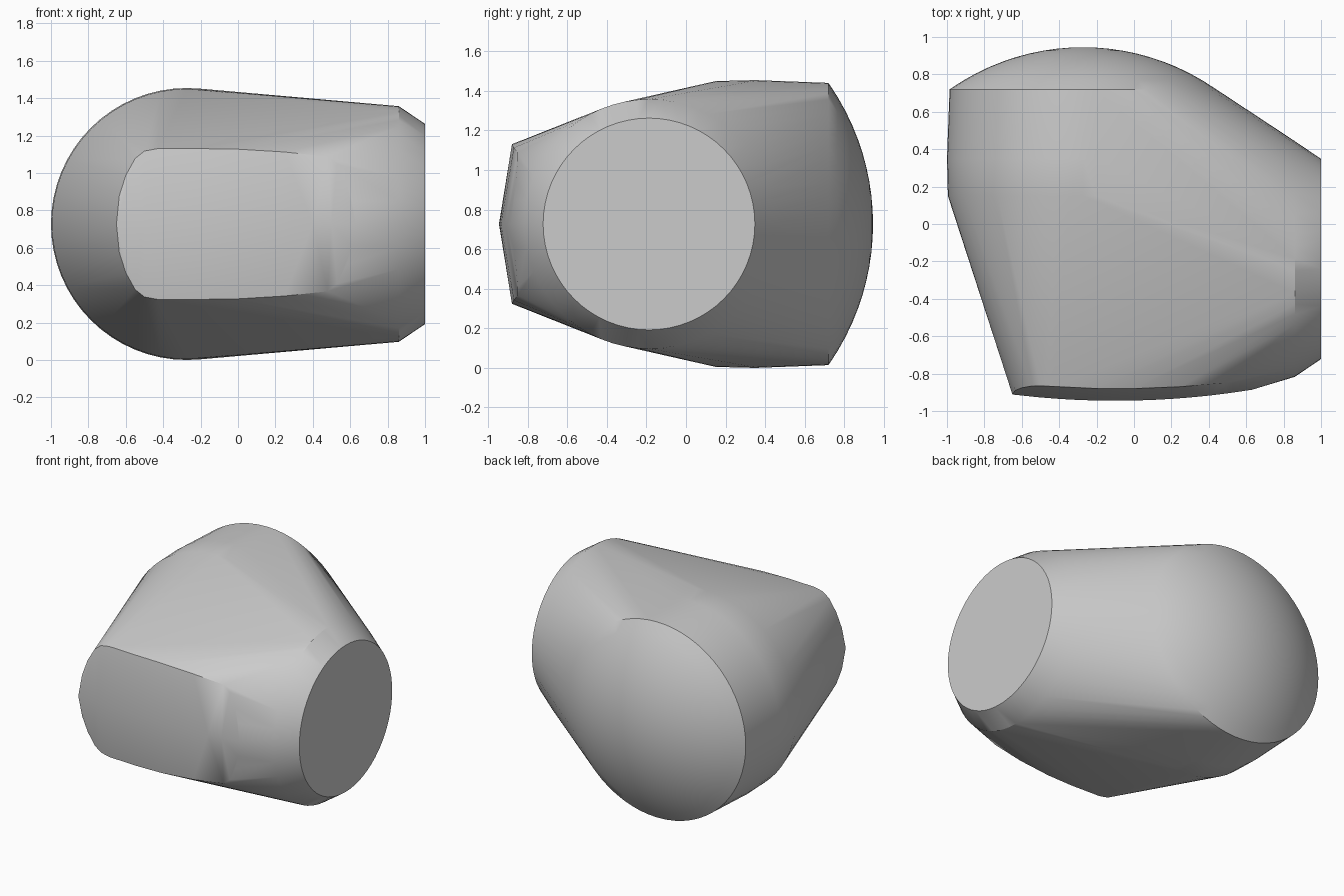
import bpy, bmesh, math

cube = bpy.data.objects.get("Cube")
if cube:
    bpy.data.objects.remove(cube, do_unlink=True)

MID = 0.727  # height of the symmetry plane

grey = bpy.data.materials.new("light_grey")
grey.use_nodes = True
grey.diffuse_color = (0.6, 0.6, 0.6, 1)
grey.node_tree.nodes["Principled BSDF"].inputs["Base Color"].default_value = (0.6, 0.6, 0.6, 1)

bm = bmesh.new()


def ring(axis, along, centre, radius, count=64):
    """Circle of points around the x or y axis."""
    for i in range(count):
        a = 2 * math.pi * i / count
        c, z = centre + radius * math.cos(a), MID + radius * math.sin(a)
        bm.verts.new((along, c, z) if axis == "x" else (c, along, z))


# Round rear drum, slightly barrelled
for y, r in ((0.15, 0.722), (0.35, 0.727), (0.72, 0.713)):
    ring("y", y, -0.273, r)

# Shallow spherical dome closing the drum
dome_r = 1.24
for i in range(1, 10):
    r = 0.713 * i / 10
    ring("y", 0.945 - dome_r + math.sqrt(dome_r ** 2 - r ** 2), -0.273, r)
bm.verts.new((-0.273, 0.945, MID))

# Flat side disc with its chamfer
ring("x", 1.0, -0.187, 0.535)
ring("x", 0.86, -0.187, 0.63)

# Bowed front panel, creased along the middle and mirrored up and down
outline = [(-0.65, 0), (-0.635, 0.15), (-0.6, 0.26), (-0.55, 0.35), (-0.5, 0.39),
           (-0.43, 0.403), (-0.2, 0.403), (0, 0.4), (0.25, 0.385), (0.48, 0.36),
           (0.53, 0.32), (0.58, 0.22), (0.61, 0.12), (0.63, 0)]
outline += [(x / 10, 0) for x in range(-5, 6)]
for x, h in outline:
    y = -0.945 + 0.11 * (x + 0.1) ** 2 + 0.16 * h
    for side in ((1, -1) if h else (1,)):
        bm.verts.new((x, y, MID + side * h))

# Tight skin over all the sections
hull = bmesh.ops.convex_hull(bm, input=bm.verts)
loose = {g for g in hull["geom_interior"] + hull["geom_unused"]
         if isinstance(g, bmesh.types.BMVert)}
bmesh.ops.delete(bm, geom=list(loose), context="VERTS")
bmesh.ops.dissolve_limit(bm, angle_limit=math.radians(0.5), verts=bm.verts, edges=bm.edges)
bmesh.ops.recalc_face_normals(bm, faces=bm.faces)

mesh = bpy.data.meshes.new("rounded_body")
bm.to_mesh(mesh)
bm.free()
mesh.materials.append(grey)
body = bpy.data.objects.new("rounded_body", mesh)
bpy.context.collection.objects.link(body)
bpy.context.view_layer.objects.active = body
body.select_set(True)
bpy.ops.object.shade_smooth_by_angle(angle=math.radians(30))
